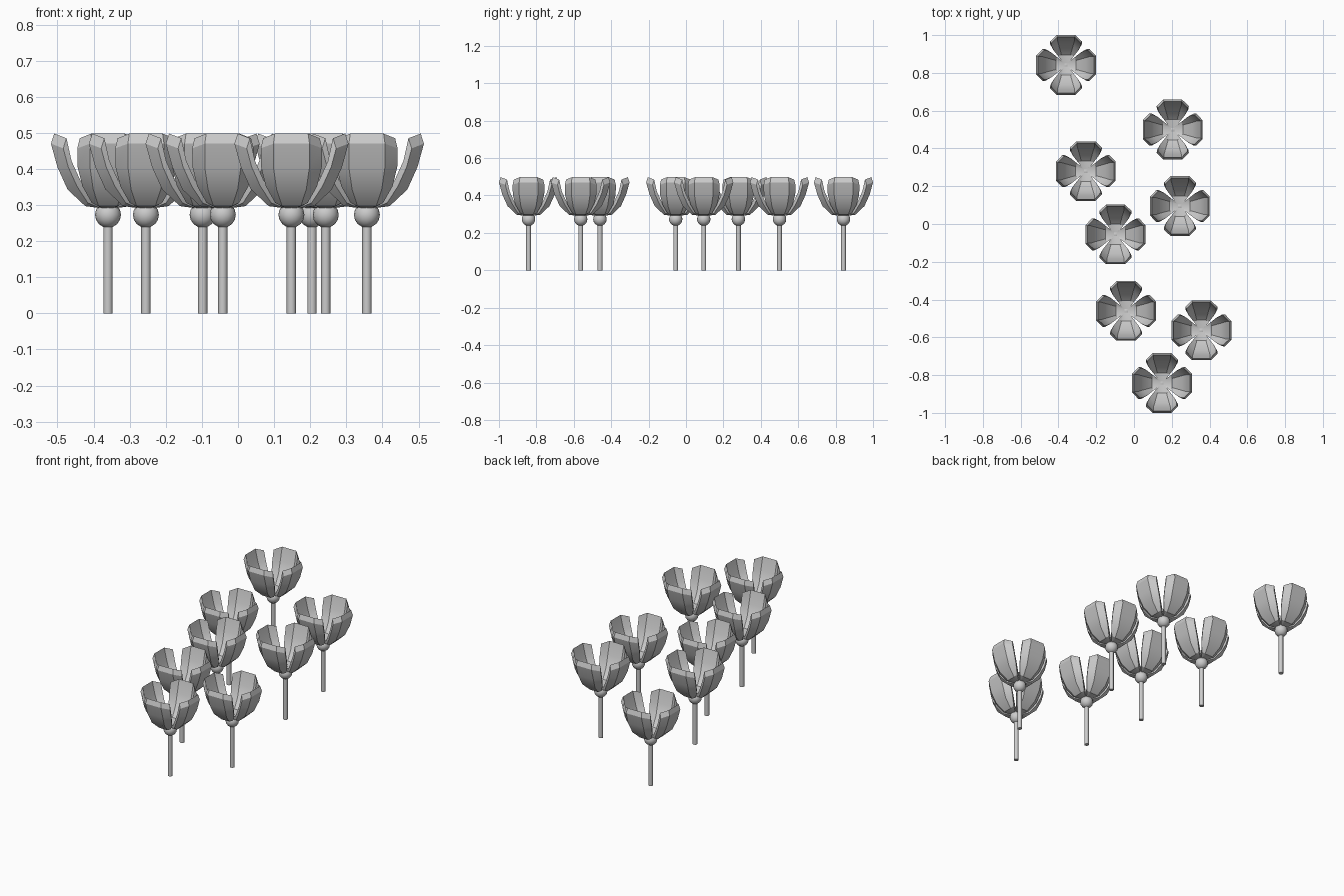
import bpy, bmesh, math
from mathutils import Matrix

if "Cube" in bpy.data.objects:
    bpy.data.objects.remove(bpy.data.objects["Cube"])

SPOTS = [(-0.36, 0.842), (0.205, 0.5), (-0.255, 0.28), (0.243, 0.095),
         (-0.098, -0.055), (-0.042, -0.46), (0.357, -0.563), (0.148, -0.842)]

# petal rows, base to tip: middle (half width, radius, z), edge (half width, radius, z)
ROWS = [((0.012, 0.018, 0.291), (0.020, 0.025, 0.293)),
        ((0.026, 0.063, 0.297), (0.045, 0.056, 0.306)),
        ((0.041, 0.112, 0.343), (0.071, 0.086, 0.352)),
        ((0.050, 0.140, 0.405), (0.084, 0.110, 0.405)),
        ((0.050, 0.158, 0.470), (0.085, 0.124, 0.457))]


def finish(bm, name):
    me = bpy.data.meshes.new(name)
    bmesh.ops.recalc_face_normals(bm, faces=bm.faces)
    bm.to_mesh(me)
    bm.free()
    ob = bpy.data.objects.new(name, me)
    bpy.context.collection.objects.link(ob)
    bpy.context.view_layer.objects.active = ob
    ob.select_set(True)
    bpy.ops.object.shade_smooth_by_angle(angle=math.radians(30))
    ob.select_set(False)
    return me


def add_petal(bm, angle):
    rot = Matrix.Rotation(angle, 4, 'Z')
    skins = []
    for inner in (False, True):
        grid = []
        for i, (mid, edge) in enumerate(ROWS):
            row = []
            for sx, (h, r, z) in ((-1, edge), (-1, mid), (1, mid), (1, edge)):
                if inner:
                    h, r, z = h * 0.92, r - 0.009, z + (0.028 if i == 4 else 0.017)
                v = bm.verts.new((sx * h, -r, z))
                v.co = rot @ v.co
                row.append(v)
            grid.append(row)
        skins.append(grid)
        for a, b in zip(grid, grid[1:]):
            for c in range(3):
                bm.faces.new((a[c], a[c + 1], b[c + 1], b[c]))
    # rim joining outer and inner skins
    def loop(g):
        return g[0] + [r[3] for r in g[1:]] + g[4][2::-1] + [r[0] for r in g[3:0:-1]]
    o, n = loop(skins[0]), loop(skins[1])
    for k in range(len(o)):
        j = (k + 1) % len(o)
        bm.faces.new((o[k], o[j], n[j], n[k]))


# first flower's parts
bm = bmesh.new()
bmesh.ops.create_cone(bm, cap_ends=True, segments=12, radius1=0.013, radius2=0.013,
                      depth=0.25, matrix=Matrix.Translation((0, 0, 0.125)))
stem = finish(bm, "stem")
bm = bmesh.new()
bmesh.ops.create_uvsphere(bm, u_segments=16, v_segments=8, radius=0.036,
                          matrix=Matrix.Translation((0, 0, 0.273)))
bulb = finish(bm, "bulb")
bm = bmesh.new()
for k in range(4):
    add_petal(bm, k * math.pi / 2)
petals = finish(bm, "petals")

# place all flowers, sharing the part meshes
for ob in list(bpy.context.collection.objects):
    base = ob.name
    for i, (x, y) in enumerate(SPOTS):
        o = ob if i == 0 else ob.copy()
        if i:
            bpy.context.collection.objects.link(o)
        o.name = f"{base}_{i + 1}"
        o.location = (x, y, 0)
